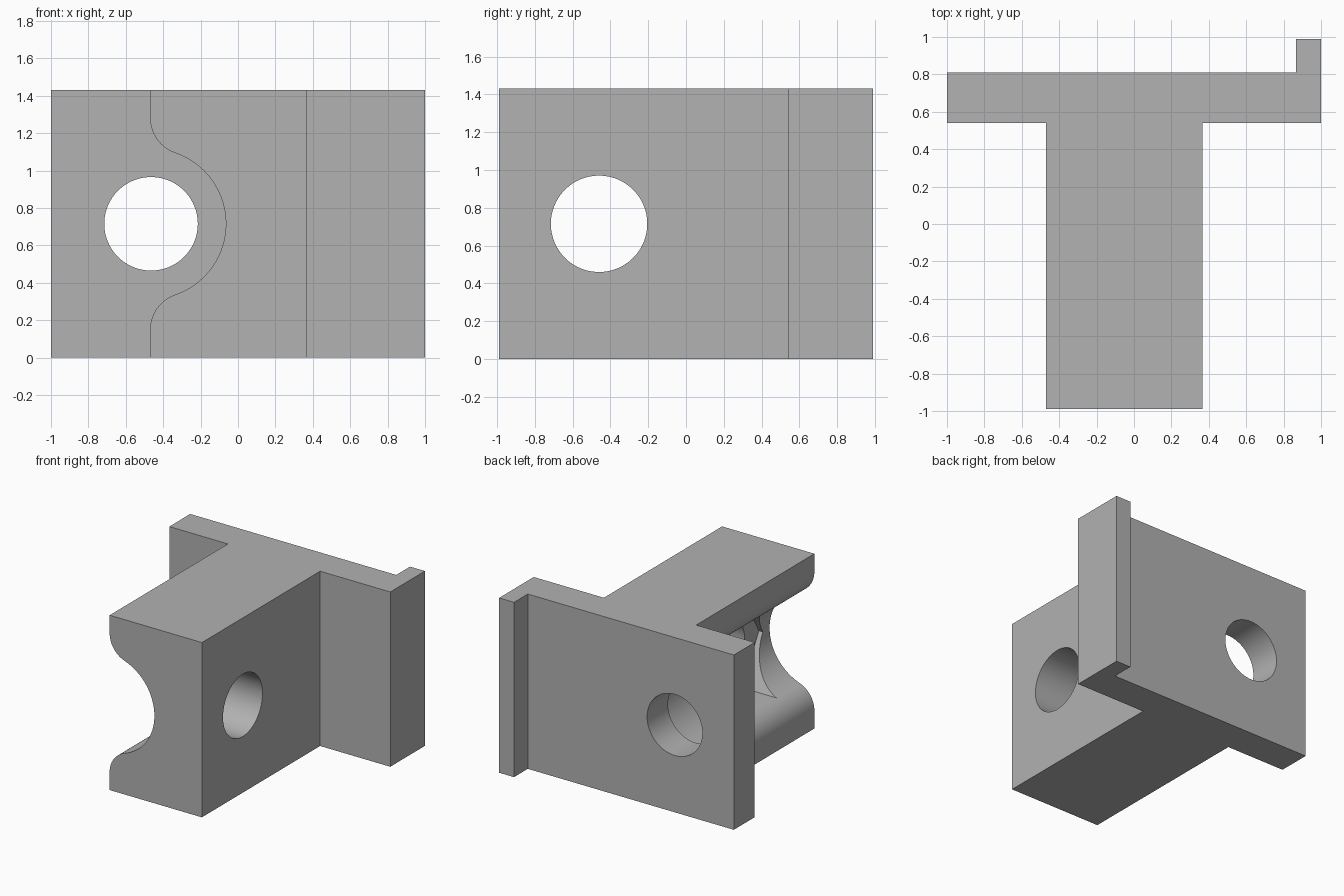
import bpy
import bmesh
from math import sin, cos, pi, sqrt, atan2, radians
from mathutils import Vector

cube = bpy.data.objects.get("Cube")
if cube:
    bpy.data.objects.remove(cube, do_unlink=True)

HEIGHT = 1.43
MID = HEIGHT / 2

grey = bpy.data.materials.new("plain grey")
grey.use_nodes = True
colour = (0.445, 0.445, 0.445, 1)
grey.diffuse_color = colour
grey.node_tree.nodes["Principled BSDF"].inputs["Base Color"].default_value = colour


def prism(name, points, direction):
    """Extrude a closed 3D outline along a direction."""
    bm = bmesh.new()
    face = bm.faces.new([bm.verts.new(p) for p in points])
    result = bmesh.ops.extrude_face_region(bm, geom=[face])
    moved = [v for v in result["geom"] if isinstance(v, bmesh.types.BMVert)]
    bmesh.ops.translate(bm, verts=moved, vec=Vector(direction))
    bmesh.ops.recalc_face_normals(bm, faces=bm.faces)
    mesh = bpy.data.meshes.new(name)
    bm.to_mesh(mesh)
    bm.free()
    mesh.materials.append(grey)
    obj = bpy.data.objects.new(name, mesh)
    bpy.context.collection.objects.link(obj)
    return obj


def arc(cx, cz, r, start, end, steps):
    return [(cx + r * cos(start + (end - start) * i / steps),
             cz + r * sin(start + (end - start) * i / steps))
            for i in range(steps + 1)]


def ring(r, sides, cx):
    return arc(cx, MID, r, 0, 2 * pi, sides)[:-1]


def combine(target, other, operation):
    """Apply a boolean and remove the helper."""
    mod = target.modifiers.new(operation.lower(), "BOOLEAN")
    mod.operation = operation
    mod.solver = "EXACT"
    mod.object = other
    other.hide_render = True
    bpy.ops.object.select_all(action="DESELECT")
    bpy.context.view_layer.objects.active = target
    target.select_set(True)
    bpy.ops.object.modifier_apply(modifier=mod.name)
    bpy.data.objects.remove(other, do_unlink=True)


# Mounting plate with a lip along one edge
plate_outline = [(-1, 0.54), (1, 0.54), (1, 0.988), (0.865, 0.988),
                 (0.865, 0.81), (-1, 0.81)]
bracket = prism("bracket", [(x, y, 0) for x, y in plate_outline], (0, 0, HEIGHT))

# Round hole through the plate
AXIS_X = -0.465
combine(bracket, prism("plate_hole", [(x, 0.3, z) for x, z in ring(0.25, 96, AXIS_X)],
                       (0, 0.8, 0)), "DIFFERENCE")

# Block with a rounded channel: half profile mirrored about mid height
LEFT, RIGHT, CHANNEL, FILLET = -0.47, 0.365, 0.40, 0.20
fx = LEFT + FILLET
dx = fx - AXIS_X
dz = sqrt((CHANNEL + FILLET) ** 2 - dx ** 2)
tangent = atan2(dz, dx)
upper = [(RIGHT, HEIGHT), (LEFT, HEIGHT)]
upper += arc(fx, MID + dz, FILLET, pi, pi + tangent, 14)
upper += arc(AXIS_X, MID, CHANNEL, tangent, 0, 28)[1:]
lower = [(x, HEIGHT - z) for x, z in reversed(upper[:-1])]
block = prism("block", [(x, -0.988, z) for x, z in upper + lower], (0, 1.528, 0))

# Cross hole and hexagonal pocket opening into the channel
HOLE_Y = -0.46
combine(block, prism("cross_hole", [(-1, y, z) for y, z in ring(0.255, 96, HOLE_Y)],
                     (2, 0, 0)), "DIFFERENCE")
combine(block, prism("hex_pocket", [(-1, y, z) for y, z in ring(0.44, 6, HOLE_Y)],
                     (0.97, 0, 0)), "DIFFERENCE")

# Merge into one solid, keeping hard edges crisp
combine(bracket, block, "UNION")
bpy.ops.object.shade_smooth_by_angle(angle=radians(25))
